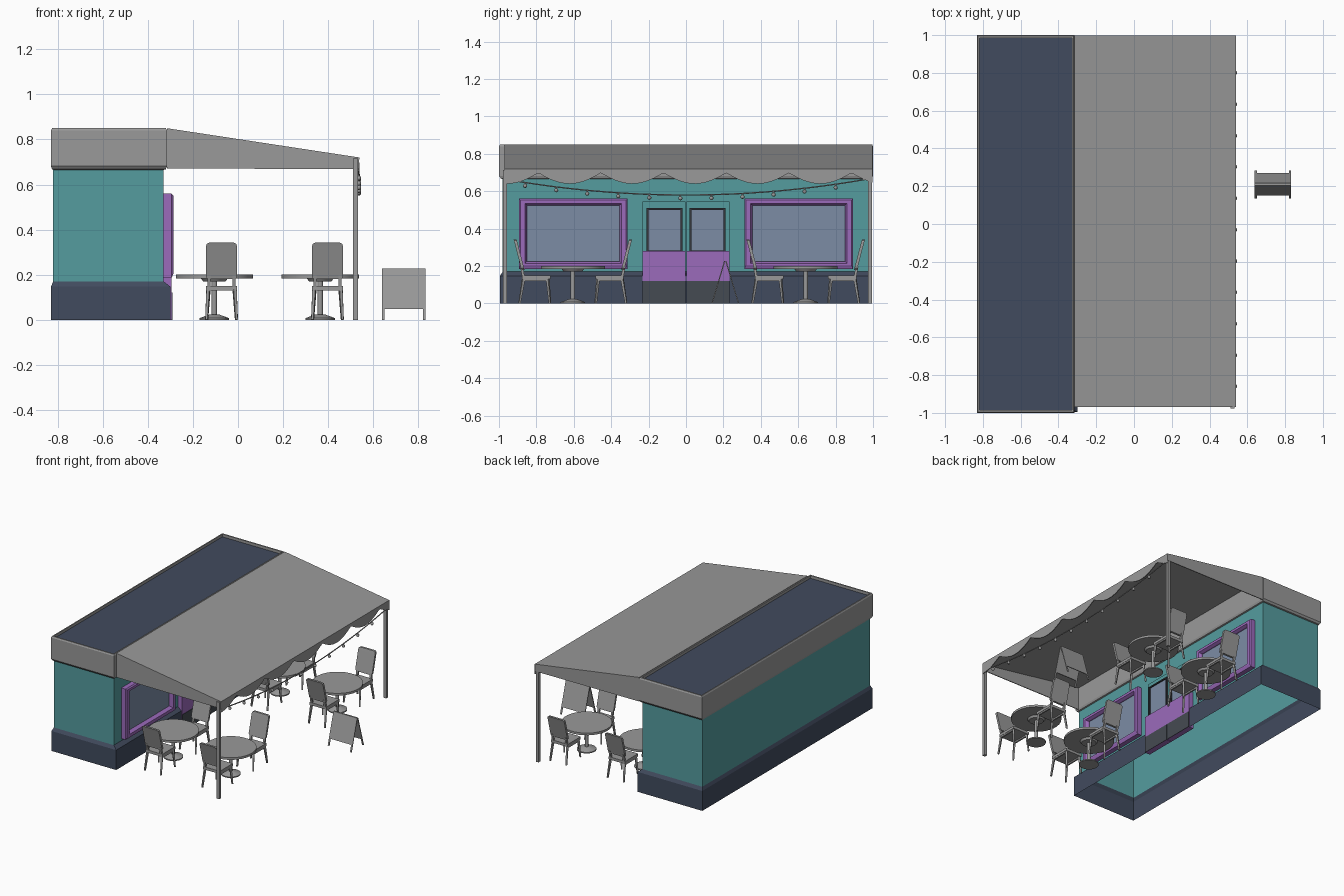
import bpy, bmesh, math
from mathutils import Vector, Matrix

if "Cube" in bpy.data.objects:
    bpy.data.objects.remove(bpy.data.objects["Cube"])


def material(name, rgb):
    m = bpy.data.materials.new(name)
    m.diffuse_color = (*rgb, 1)
    m.use_nodes = True
    m.node_tree.nodes["Principled BSDF"].inputs["Base Color"].default_value = m.diffuse_color
    return m


GRAY = material("gray", (0.32, 0.32, 0.32))
TEAL = material("teal", (0.09, 0.335, 0.345))
PURPLE = material("purple", (0.33, 0.145, 0.50))
NAVY = material("navy", (0.053, 0.07, 0.112))
GLASS = material("glass", (0.20, 0.265, 0.375))
DARK = material("charcoal", (0.035, 0.038, 0.045))
KICK = material("slate", (0.06, 0.07, 0.085))


def finish(name, bm, mat, smooth=False):
    bmesh.ops.recalc_face_normals(bm, faces=bm.faces)
    me = bpy.data.meshes.new(name)
    bm.to_mesh(me)
    bm.free()
    me.materials.append(mat)
    if smooth:
        for p in me.polygons:
            p.use_smooth = len(p.vertices) == 4
    ob = bpy.data.objects.new(name, me)
    bpy.context.collection.objects.link(ob)
    return ob


def loft(name, loops, mat, start=False, end=False):
    """Skin closed loops of points, with optional caps."""
    bm = bmesh.new()
    rings = [[bm.verts.new(p) for p in lp] for lp in loops]
    for a, b in zip(rings, rings[1:]):
        for i in range(len(a)):
            j = (i + 1) % len(a)
            bm.faces.new((a[i], a[j], b[j], b[i]))
    if start:
        bm.faces.new(rings[0])
    if end:
        bm.faces.new(rings[-1])
    return finish(name, bm, mat)


def flat(x0, x1, y0, y1, z):
    return [(x0, y0, z), (x1, y0, z), (x1, y1, z), (x0, y1, z)]


def upright(x, y0, y1, z0, z1):
    return [(x, y0, z0), (x, y1, z0), (x, y1, z1), (x, y0, z1)]


def box(name, x0, x1, y0, y1, z0, z1, mat):
    return loft(name, [flat(x0, x1, y0, y1, z0), flat(x0, x1, y0, y1, z1)], mat, True, True)


def add_bar(bm, p, q, r, n=4, r2=None):
    """Add a straight bar from p to q."""
    p, q = Vector(p), Vector(q)
    d = q - p
    turn = d.to_track_quat('Z', 'Y').to_matrix().to_4x4()
    spin = Matrix.Rotation(math.pi / n, 4, 'Z')
    bmesh.ops.create_cone(bm, cap_ends=True, segments=n, radius1=r,
                          radius2=r if r2 is None else r2, depth=d.length,
                          matrix=Matrix.Translation((p + q) / 2) @ turn @ spin)


def copy(ob, loc, rot=0.0):
    c = bpy.data.objects.new(ob.name, ob.data)
    c.location, c.rotation_euler = loc, (0, 0, rot)
    bpy.context.collection.objects.link(c)


# Building shell, open underneath
loft("base_plinth", [flat(-.83, -.30, -.995, .995, 0), flat(-.83, -.30, -.995, .995, .147),
                     flat(-.82, -.33, -.98, .98, .17)], NAVY)
loft("walls", [flat(-.82, -.33, -.98, .98, .17), flat(-.82, -.33, -.98, .98, .68)], TEAL)
loft("parapet", [flat(-.815, -.33, -.978, .978, .665), flat(-.825, -.32, -.99, .99, .668),
                 flat(-.83, -.315, -1, 1, .682), flat(-.83, -.315, -1, 1, .84),
                 flat(-.825, -.32, -.995, .995, .85), flat(-.817, -.328, -.985, .985, .85),
                 flat(-.817, -.328, -.985, .985, .825)], GRAY)
box("roof", -.817, -.328, -.985, .985, .815, .83, NAVY)

# Shop windows
for s in (-1, 1):
    c = .6025 * s
    def ring(x, hy, z0, z1):
        return upright(x, c - hy, c + hy, z0, z1)
    loft("window_frame", [ring(-.33, .29, .185, .56), ring(-.295, .29, .185, .56),
                          ring(-.287, .282, .205, .552), ring(-.287, .258, .215, .534),
                          ring(-.305, .247, .225, .525), ring(-.322, .247, .225, .525)], PURPLE)
    loft("window_glass", [ring(-.315, .248, .224, .526)], GLASS, True)

# Double door: teal upper part, purple panel, dark kick plate
for s in (-1, 1):
    y0, y1 = sorted((.002 * s, .232 * s))
    w0, w1 = sorted((.02 * s, .21 * s))
    box("door_upper", -.335, -.318, y0, y1, .28, .545, TEAL)
    box("door_lower", -.335, -.294, y0, y1, 0, .28, PURPLE)
    box("door_kick_plate", -.296, -.291, y0, y1, 0, .12, KICK)
    loft("door_window_frame", [upright(-.32, w0, w1, .275, .51), upright(-.305, w0, w1, .275, .51),
                               upright(-.305, w0 + .009, w1 - .009, .284, .501),
                               upright(-.317, w0 + .009, w1 - .009, .284, .501)], DARK)
    loft("door_glass", [upright(-.314, w0 + .008, w1 - .008, .283, .502)], GLASS, True)

# Canopy: sloping sheet, side skirts, scalloped valance
Y0, Y1 = -.97, .997
side = lambda y: [(-.315, y, .85), (.54, y, .72), (.54, y, .712), (-.315, y, .842)]
loft("canopy_sheet", [side(Y0), side(Y1)], GRAY, True, True)
for y in (Y0, Y1 - .006):
    skirt = lambda v: [(-.315, v, .845), (.537, v, .716), (.537, v, .668), (-.315, v, .672)]
    loft("canopy_side", [skirt(y), skirt(y + .006)], GRAY, True, True)
bm = bmesh.new()
prev = None
N = 96
for i in range(N + 1):
    y = Y0 + (Y1 - Y0) * i / N
    low = .70 - .06 * abs(math.sin(math.pi * (y + .79) / .335)) ** .9
    col = [bm.verts.new(p) for p in ((.534, y, .716), (.534, y, low), (.54, y, low), (.54, y, .716))]
    if prev:
        for k in range(4):
            bm.faces.new((prev[k], prev[(k + 1) % 4], col[(k + 1) % 4], col[k]))
    prev = col
finish("valance", bm, GRAY)
for y in (-.967, .984):
    box("canopy_post", .51, .532, y - .011, y + .011, 0, .715, GRAY)

# String of lights
sag = lambda y: .58 + .085 * (y / .97) ** 2
bm = bmesh.new()
pts = [(.536, -.965 + 1.945 * i / 24, sag(-.965 + 1.945 * i / 24)) for i in range(25)]
for a, b in zip(pts, pts[1:]):
    add_bar(bm, a, b, .004, 6)
finish("light_string", bm, GRAY)
bm = bmesh.new()
for i in range(11):
    y = -.86 + i * .166
    add_bar(bm, (.536, y, sag(y) - .012), (.536, y, sag(y)), .005, 6)
    bmesh.ops.create_uvsphere(bm, u_segments=10, v_segments=6, radius=.011,
                              matrix=Matrix.Translation((.536, y, sag(y) - .018)))
finish("light_bulbs", bm, GRAY, True)

# Table, modelled once at the origin
bm = bmesh.new()
for z0, z1, r, r2 in ((.184, .2, .172, .172), (.17, .184, .05, .06), (.02, .175, .012, .012),
                      (.008, .024, .064, .02), (0, .008, .066, .066)):
    add_bar(bm, (0, 0, z0), (0, 0, z1), r, 32, r2)
table = finish("table", bm, GRAY, True)

# Chair on the +y side of a table
seat = box("chair_seat", -.068, .068, .12, .272, .13, .15, GRAY)
back = loft("chair_back", [
    [(sx * w, y + t, z) for sx, t in ((-1, 0), (1, 0), (1, .016), (-1, .016))]
    for w, y, z in ((.06, .259, .18), (.069, .261, .19), (.069, .296, .325), (.066, .299, .336), (.056, .301, .342))],
    GRAY, True, True)
bm = bmesh.new()
for s in (-1, 1):
    add_bar(bm, (s * .066, .122, 0), (s * .058, .135, .135), .007, 4, .01)
    add_bar(bm, (s * .066, .285, 0), (s * .058, .262, .14), .007, 4, .01)
    add_bar(bm, (s * .055, .262, .13), (s * .055, .275, .2), .01)
    add_bar(bm, (s * .06, .13, .125), (s * .06, .262, .125), .008)
legs = finish("chair_legs", bm, GRAY)

# Lay out four tables with two chairs each
for x in (-.105, .365):
    for y in (-.605, .64):
        copy(table, (x, y, 0))
        for part in (seat, back, legs):
            for rot in (0, math.pi):
                copy(part, (x + .032, y, 0), rot)
for ob in (table, seat, back, legs):
    bpy.data.objects.remove(ob)

# Folding sign board
for s in (-1, 1):
    yy = lambda z: .21 + s * (.006 + .068 * (1 - z / .228))
    slab = lambda x, z0: [(x, yy(z0), z0), (x, yy(.228), .228),
                          (x, yy(.228) - s * .006, .228), (x, yy(z0) - s * .006, z0)]
    loft("sign_panel", [slab(.641, .048), slab(.829, .048)], GRAY, True, True)
    for x in (.638, .82):
        loft("sign_leg", [slab(x, 0), slab(x + .012, 0)], GRAY, True, True)
